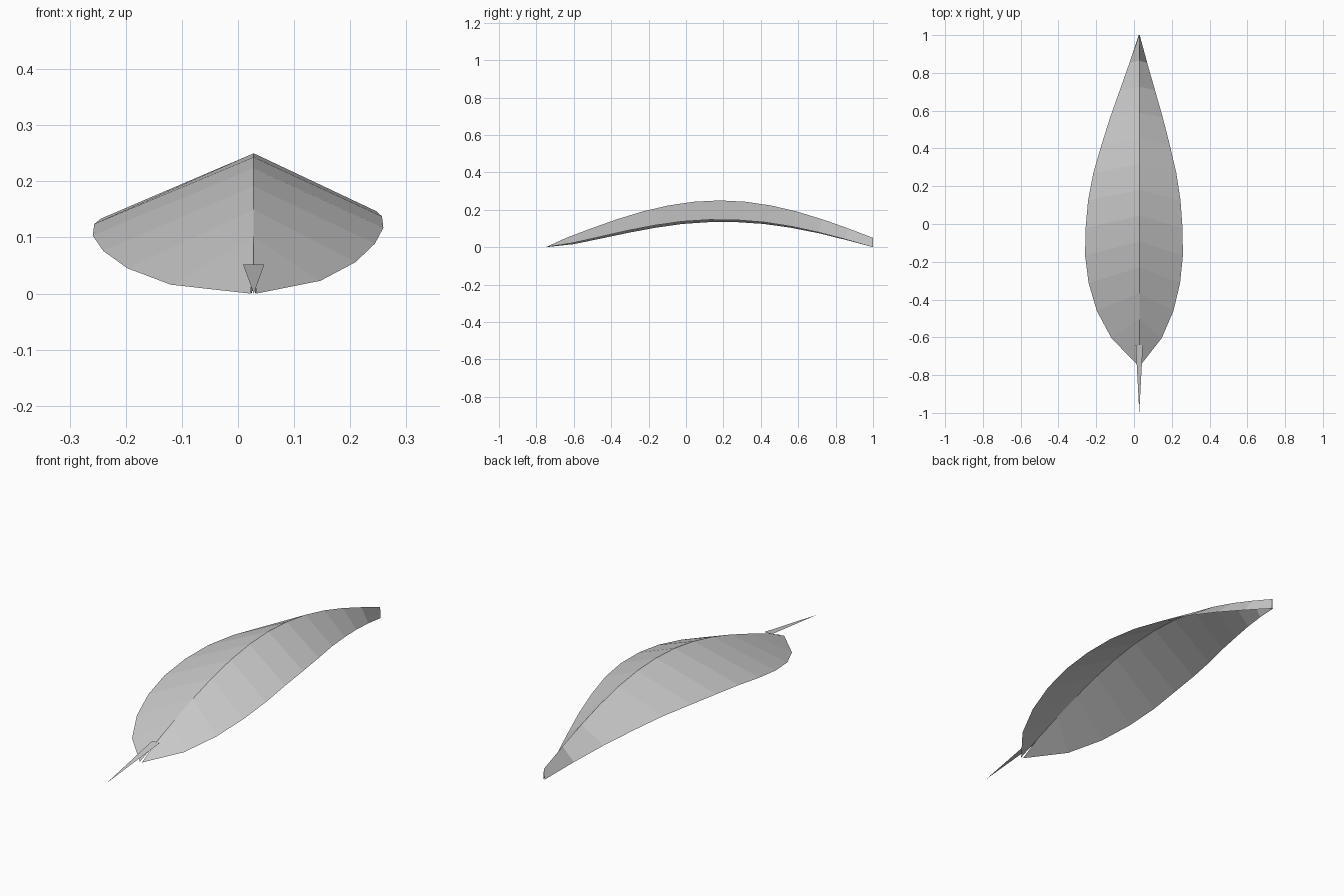
import bpy, math

if "Cube" in bpy.data.objects:
    bpy.data.objects.remove(bpy.data.objects["Cube"])

RIDGE_X = 0.028
ROWS = 12
# relative half width of the blade from base to tip
WIDTH = [0.02, 0.515, 0.785, 0.935, 1.0, 0.99, 0.945, 0.848, 0.70, 0.54, 0.36, 0.18, 0.01]

leaf_grey = bpy.data.materials.new("leaf_grey")
leaf_grey.diffuse_color = (0.6, 0.6, 0.6, 1)
leaf_grey.use_nodes = True
leaf_grey.node_tree.nodes["Principled BSDF"].inputs["Base Color"].default_value = leaf_grey.diffuse_color


def add_object(name, verts, faces):
    mesh = bpy.data.meshes.new(name)
    mesh.from_pydata(verts, [], faces)
    mesh.materials.append(leaf_grey)
    mesh.update()
    obj = bpy.data.objects.new(name, mesh)
    bpy.context.collection.objects.link(obj)
    return obj


# blade: an arched ridge with a drooping half on each side, left one wider
verts, faces = [], []
for i, w in enumerate(WIDTH):
    t = i / ROWS
    arch = 0.2 * math.sin(math.pi * t)
    edge_y = -0.75 + 1.75 * t
    left, right = 0.287 * w, 0.231 * w
    verts += [
        (RIDGE_X - left, edge_y, max(0, arch - 0.243 * left)),
        (RIDGE_X, -0.64 + 1.64 * t, 0.05 + arch),
        (RIDGE_X + right, edge_y, max(0, arch - 0.243 * right)),
    ]
for i in range(ROWS):
    a, b = 3 * i, 3 * i + 3
    faces += [(a, a + 1, b + 1, b), (a + 1, a + 2, b + 2, b + 1)]
add_object("leaf_blade", verts, faces)

# stem: flat sliver running down from the notch to a point
add_object("stem",
           [(RIDGE_X, -1, 0), (RIDGE_X + 0.019, -0.64, 0.052), (RIDGE_X - 0.019, -0.64, 0.052)],
           [(0, 1, 2)])
